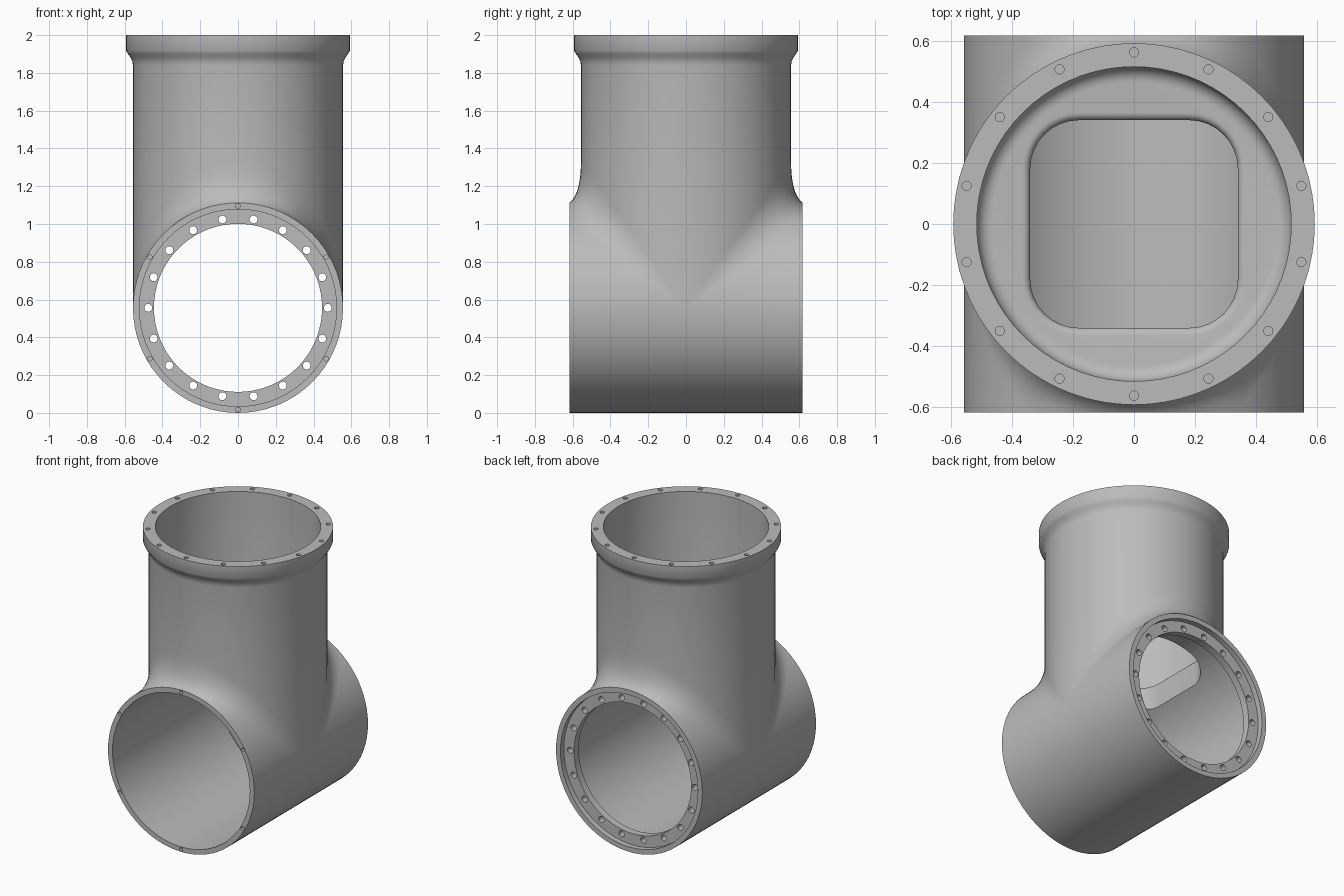
import bpy, bmesh
from math import sin, cos, pi, radians
from mathutils import Matrix, Vector

cube = bpy.data.objects.get("Cube")
if cube:
    bpy.data.objects.remove(cube)

R, L, AXIS = 0.556, 0.617, 0.556      # tube radius, half length, axis height
SEG = 72

steel = bpy.data.materials.new("cast grey metal")
steel.use_nodes = True
GREY = (0.5, 0.5, 0.5, 1)
steel.diffuse_color = GREY
steel.node_tree.nodes["Principled BSDF"].inputs["Base Color"].default_value = GREY


def finish(name, bm):
    bmesh.ops.remove_doubles(bm, verts=bm.verts, dist=0.0004)
    bmesh.ops.dissolve_degenerate(bm, edges=bm.edges, dist=0.0002)
    bmesh.ops.holes_fill(bm, edges=[e for e in bm.edges if e.is_boundary], sides=0)
    bmesh.ops.recalc_face_normals(bm, faces=bm.faces)
    mesh = bpy.data.meshes.new(name)
    bm.to_mesh(mesh)
    bm.free()
    mesh.materials.append(steel)
    obj = bpy.data.objects.new(name, mesh)
    bpy.context.collection.objects.link(obj)
    return obj


def loft(bm, rows, closed=False):
    """Skin a list of equally long point rows."""
    grid = [[bm.verts.new(p) for p in row] for row in rows]
    for a, b in zip(grid, grid[1:]):
        n = len(a)
        for i in range(n if closed else n - 1):
            j = (i + 1) % n
            bm.faces.new((a[i], a[j], b[j], b[i]))


def circle(r, z):
    return [(r * cos(2 * pi * i / SEG), r * sin(2 * pi * i / SEG), z) for i in range(SEG)]


def revolve(name, profile, matrix=Matrix()):
    bm = bmesh.new()
    loft(bm, [circle(r, z) for r, z in profile], closed=True)
    bm.transform(matrix)
    return finish(name, bm)


# Outer body: slices across x, each running down the branch, round the blend, along the run
def slice_row(phi, side):
    x, s = R * cos(phi), R * sin(phi)
    if s < 1e-6:
        s = 0.0
    top = Vector((s, s * 1.4))
    wanted = s * 1.4
    end = Vector((min(wanted, L), s))
    cut = (wanted - end.x) / (0.4 * s) if s else 0
    ctrl = Vector((s, s + 0.12 * cut * s))
    pts = [Vector((s, 1.84 - AXIS))]
    for i in range(11):
        t = i / 10
        pts.append(top * (1 - t) ** 2 + ctrl * 2 * t * (1 - t) + end * t * t)
    pts.append(Vector((L, s)))
    return [(x, side * p.x, p.y + AXIS) for p in pts]


bm = bmesh.new()
half = SEG // 2
for side in (-1, 1):
    loft(bm, [slice_row(pi * i / half, side) for i in range(half + 1)])

# Lower half of the run, sharing the lowest slice points
under = []
for i in range(half + 1):
    a = pi + pi * i / half
    under.append([(R * cos(a), y, AXIS + R * sin(a)) for y in (-L, 0, L)])
loft(bm, under)

# Neck flaring into the top flange
neck = [(R, 1.84), (0.559, 1.86), (0.568, 1.88), (0.582, 1.9), (0.592, 1.917), (0.592, 2.0)]
loft(bm, [circle(r, z) for r, z in neck], closed=True)
body = finish("pipe_tee_body", bm)

# Branch bore with a flat floor and rounded corner
FLOOR, BORE, FIL = 1.13, 0.515, 0.05
profile = [(BORE - FIL + FIL * sin(a), FLOOR + FIL - FIL * cos(a))
           for a in [radians(15 * i) for i in range(7)]]
branch_bore = revolve("branch_bore_cutter", profile + [(BORE, 2.1)])

# Run bore, leaving a bolt ring recessed in the back end
along_y = Matrix.Translation((0, 0, AXIS)) @ Matrix.Rotation(-pi / 2, 4, 'X')
run_bore = revolve("run_bore_cutter",
                   [(0.522, -0.8), (0.522, 0.53), (0.445, 0.53),
                    (0.445, 0.58), (0.522, 0.58), (0.522, 0.8)], along_y)


# Rounded square window between the two bores
def rounded_square(grow, z):
    pts = []
    for q in range(4):
        cx, cy = [(1, 1), (-1, 1), (-1, -1), (1, -1)][q]
        for i in range(9):
            a = q * pi / 2 + i * pi / 16
            r = 0.16 + grow
            pts.append((cx * 0.18 + r * cos(a), cy * 0.18 + r * sin(a), z))
    return pts


bm = bmesh.new()
EDGE = 0.025
rows = [rounded_square(0, 0.6)]
for i in range(6):
    a = radians(18 * i)
    rows.append(rounded_square(EDGE * (1 - cos(a)), FLOOR - EDGE + EDGE * sin(a)))
rows.append(rounded_square(EDGE, FLOOR + 0.05))
loft(bm, rows, closed=True)
window = finish("window_cutter", bm)

# Bolt holes: flange top, front rim and recessed back ring
bm = bmesh.new()


def drill(count, ring, radius, depth, matrix, start):
    for i in range(count):
        a = start + 2 * pi * i / count
        spot = matrix @ Matrix.Translation((ring * cos(a), ring * sin(a), 0))
        bmesh.ops.create_cone(bm, cap_ends=True, segments=14, radius1=radius,
                              radius2=radius, depth=2 * depth, matrix=spot)


drill(14, 0.562, 0.015, 0.04, Matrix.Translation((0, 0, 2)), pi / 2)
drill(6, 0.539, 0.012, 0.04, Matrix.Translation((0, -L, 0)) @ along_y, pi / 2)
drill(18, 0.475, 0.021, 0.06, Matrix.Translation((0, 0.555, 0)) @ along_y, 0)
bolt_holes = finish("bolt_hole_cutter", bm)

# Cut everything, then drop the cutters
cutters = (branch_bore, run_bore, window, bolt_holes)
for cutter in cutters:
    cutter.hide_render = True
    mod = body.modifiers.new(cutter.name, 'BOOLEAN')
    mod.operation = 'DIFFERENCE'
    mod.solver = 'EXACT'
    mod.object = cutter
bpy.context.view_layer.objects.active = body
body.select_set(True)
for mod in list(body.modifiers):
    bpy.ops.object.modifier_apply(modifier=mod.name)
for cutter in cutters:
    bpy.data.objects.remove(cutter)

bpy.ops.object.select_all(action='DESELECT')
body.select_set(True)
bpy.ops.object.shade_smooth_by_angle(angle=radians(32))
